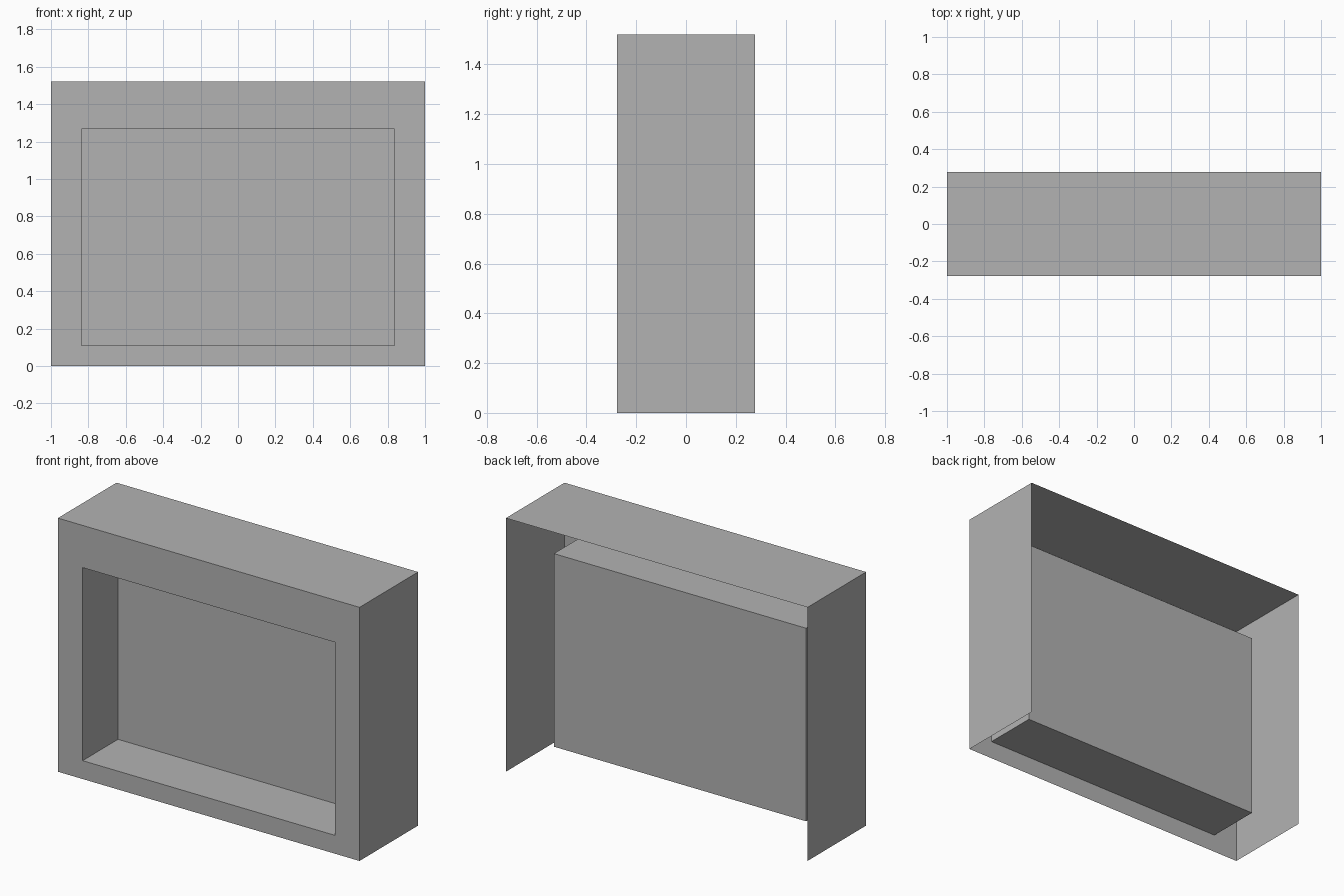
import bpy
import bmesh
from mathutils import Matrix

if "Cube" in bpy.data.objects:
    bpy.data.objects.remove(bpy.data.objects["Cube"], do_unlink=True)

WIDTH, DEPTH, HEIGHT = 2.0, 0.555, 1.52
OPEN_X, OPEN_BOTTOM, OPEN_TOP = 0.836, 0.11, 1.267   # window in the front
RECESS_Y = -DEPTH / 2 + 0.335                        # back of the recess

gray = bpy.data.materials.new("plain gray")
gray.use_nodes = True
color = (0.45, 0.45, 0.45, 1.0)
gray.diffuse_color = color
gray.node_tree.nodes["Principled BSDF"].inputs["Base Color"].default_value = color

# Outer shell: thin sheet with no back and no bottom
bm = bmesh.new()
bmesh.ops.create_cube(bm, size=1.0, matrix=Matrix.Translation((0, 0, HEIGHT / 2))
                      @ Matrix.Diagonal((WIDTH, DEPTH, HEIGHT, 1)))
bm.normal_update()
open_sides = [f for f in bm.faces if f.normal.y > 0.5 or f.normal.z < -0.5]
bmesh.ops.delete(bm, geom=open_sides, context='FACES')

# Front frame: inset the front face to the window outline
front = next(f for f in bm.faces if f.normal.y < -0.5)
bmesh.ops.inset_individual(bm, faces=[front], thickness=0.1)
for v in front.verts:
    v.co.x = OPEN_X if v.co.x > 0 else -OPEN_X
    v.co.z = OPEN_TOP if v.co.z > HEIGHT / 2 else OPEN_BOTTOM

# Recess: inset again and push the panel back
bmesh.ops.inset_individual(bm, faces=[front], thickness=0.05)
for v in front.verts:
    v.co.x = OPEN_X if v.co.x > 0 else -OPEN_X
    v.co.z = OPEN_TOP if v.co.z > HEIGHT / 2 else OPEN_BOTTOM
    v.co.y = RECESS_Y
bm.normal_update()

mesh = bpy.data.meshes.new("recessed_wall_frame")
bm.to_mesh(mesh)
bm.free()
mesh.materials.append(gray)
frame = bpy.data.objects.new("recessed_wall_frame", mesh)
bpy.context.collection.objects.link(frame)
